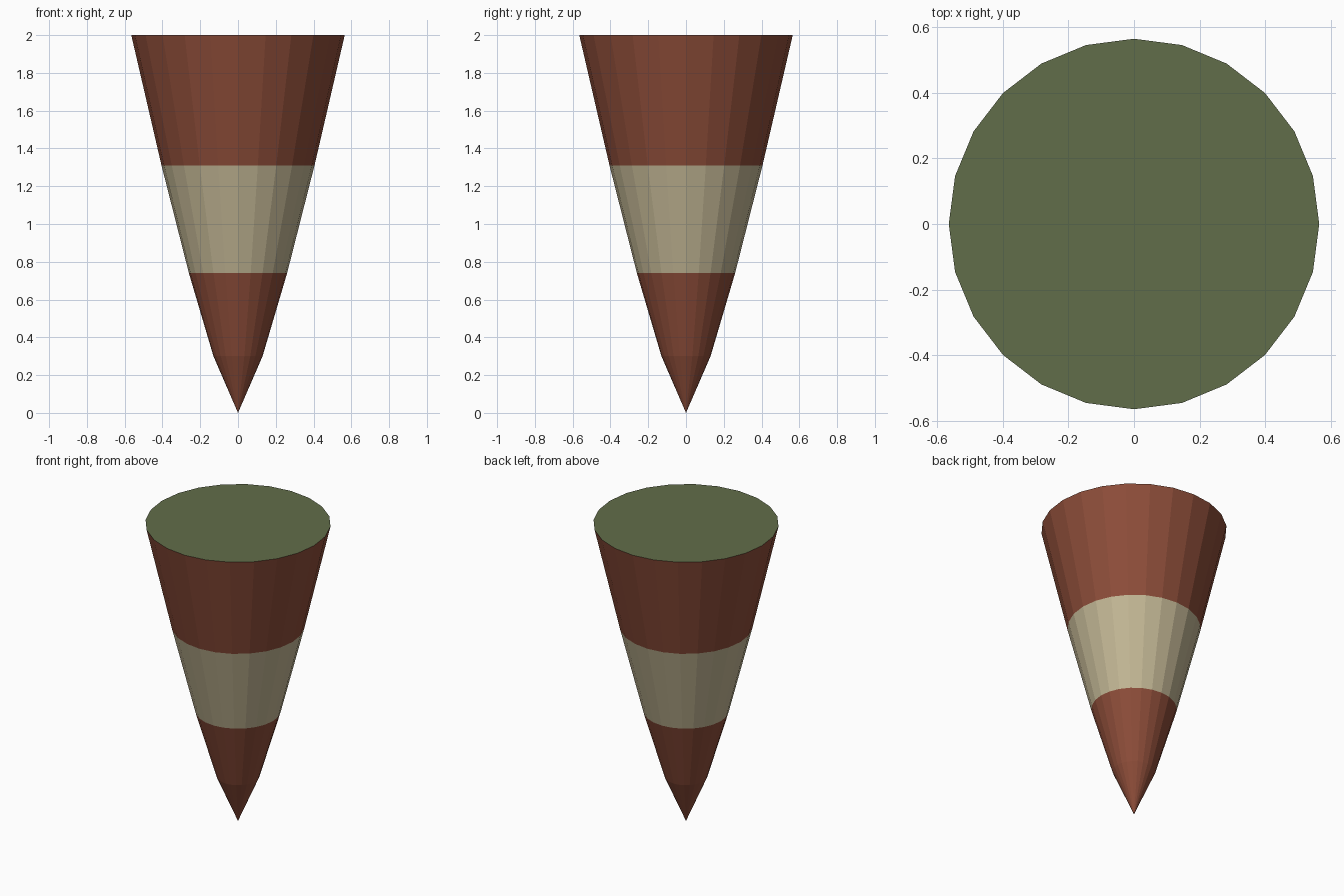
import bpy
import bmesh
from math import cos, sin, tau

default = bpy.data.objects.get("Cube")
if default:
    bpy.data.objects.remove(default, do_unlink=True)

SIDES = 24


def material(name, rgb):
    mat = bpy.data.materials.new(name)
    mat.use_nodes = True
    mat.diffuse_color = (*rgb, 1)
    mat.node_tree.nodes["Principled BSDF"].inputs["Base Color"].default_value = (*rgb, 1)
    return mat


red = material("brick_red", (0.266, 0.074, 0.041))
cream = material("cream", (0.539, 0.468, 0.296))
green = material("moss_green", (0.12, 0.153, 0.067))


def ring(bm, radius, z):
    if radius == 0:
        return [bm.verts.new((0, 0, z))]
    angles = [tau * i / SIDES for i in range(SIDES)]
    return [bm.verts.new((radius * cos(a), radius * sin(a), z)) for a in angles]


def lathe(name, profile, mat, cap_mat=None):
    """Spin (radius, z) points, listed upwards; optionally close the top."""
    bm = bmesh.new()
    rings = [ring(bm, r, z) for r, z in profile]
    for low, high in zip(rings, rings[1:]):
        for i in range(SIDES):
            j = (i + 1) % SIDES
            if len(low) == 1:
                bm.faces.new((low[0], high[j], high[i]))
            else:
                bm.faces.new((low[i], low[j], high[j], high[i]))
    if cap_mat:
        bm.faces.new(rings[-1]).material_index = 1
    mesh = bpy.data.meshes.new(name)
    bm.to_mesh(mesh)
    bm.free()
    mesh.materials.append(mat)
    if cap_mat:
        mesh.materials.append(cap_mat)
    obj = bpy.data.objects.new(name, mesh)
    bpy.context.collection.objects.link(obj)
    return obj


# Pointed tip, pale middle band, and wide upper part with its green lid
lathe("lower_tip", [(0, 0), (0.13, 0.3), (0.26, 0.74)], red)
lathe("middle_band", [(0.26, 0.74), (0.405, 1.31)], cream)
lathe("upper_section", [(0.405, 1.31), (0.565, 2)], red, green)
